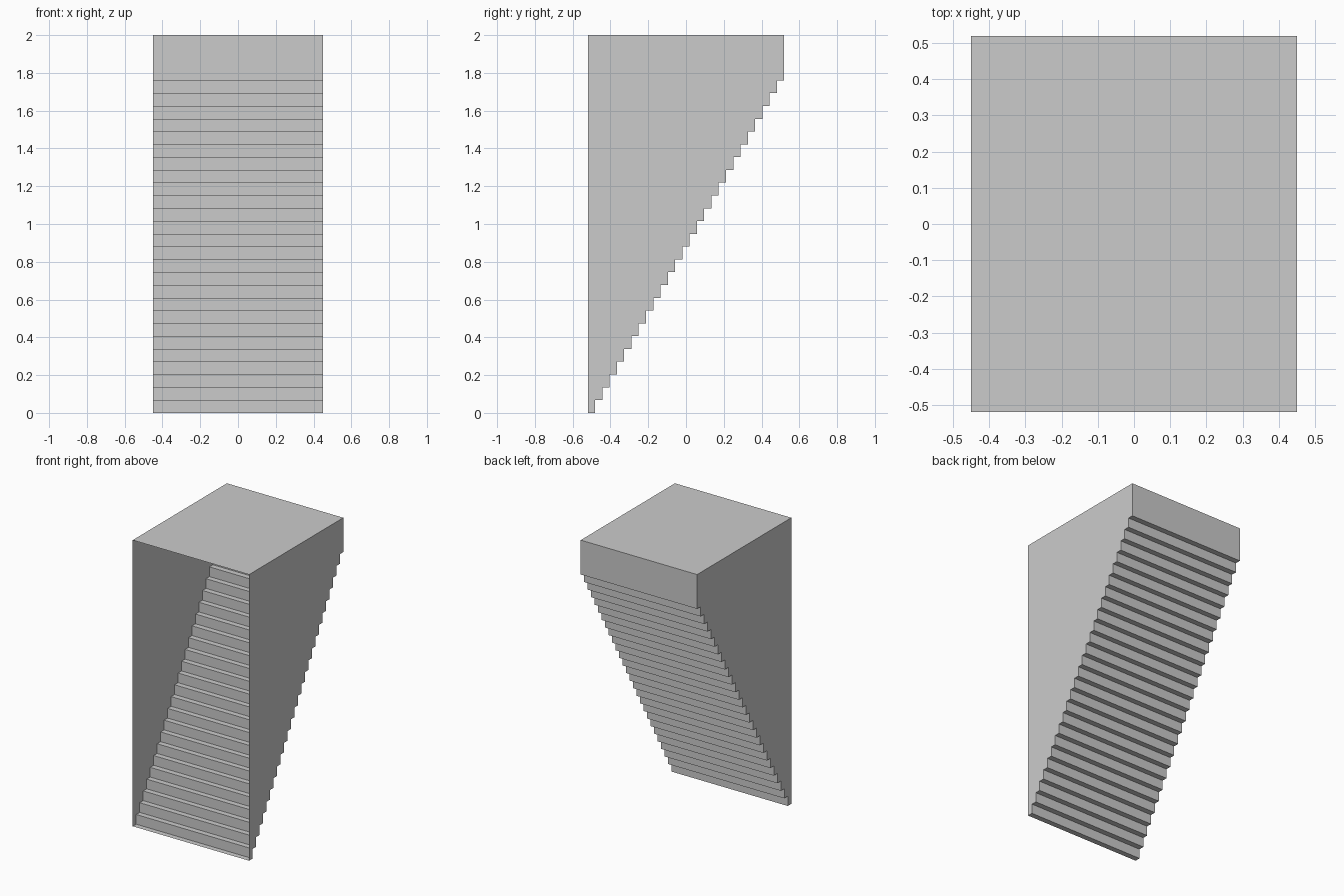
import bpy

if "Cube" in bpy.data.objects:
    bpy.data.objects.remove(bpy.data.objects["Cube"])

HALF_W, HALF_D, HEIGHT = 0.45, 0.52, 2.0
TREADS = 27
RUN = 2 * HALF_D / TREADS
RISE = 1.76 / (TREADS - 1)


def add_part(name, verts, faces):
    mesh = bpy.data.meshes.new(name)
    mesh.from_pydata(verts, [], faces)
    mesh.update()
    obj = bpy.data.objects.new(name, mesh)
    bpy.context.collection.objects.link(obj)
    return obj


# Stepped (y, z) profile, from the bottom front edge up to the top back edge
steps = []
for i in range(TREADS):
    y = -HALF_D + i * RUN
    steps += [(y, i * RISE), (y + RUN, i * RISE)]
steps.append((HALF_D, HEIGHT))
n = len(steps)

# Stair sheet: bottoms, risers and the tall back panel
add_part("stair_sheet",
         [(x, y, z) for x in (-HALF_W, HALF_W) for y, z in steps],
         [(i, i + 1, n + i + 1, n + i) for i in range(n - 1)])

# Thin side walls, stepped along the stair edge; the front stays open
outline = steps + [(-HALF_D, HEIGHT)]
for name, x in (("left_wall", -HALF_W), ("right_wall", HALF_W)):
    order = list(range(len(outline)))
    if x < 0:
        order.reverse()
    add_part(name, [(x, y, z) for y, z in outline], [order])

# Flat top panel
add_part("top_panel",
         [(-HALF_W, -HALF_D, HEIGHT), (HALF_W, -HALF_D, HEIGHT),
          (HALF_W, HALF_D, HEIGHT), (-HALF_W, HALF_D, HEIGHT)],
         [(0, 1, 2, 3)])
